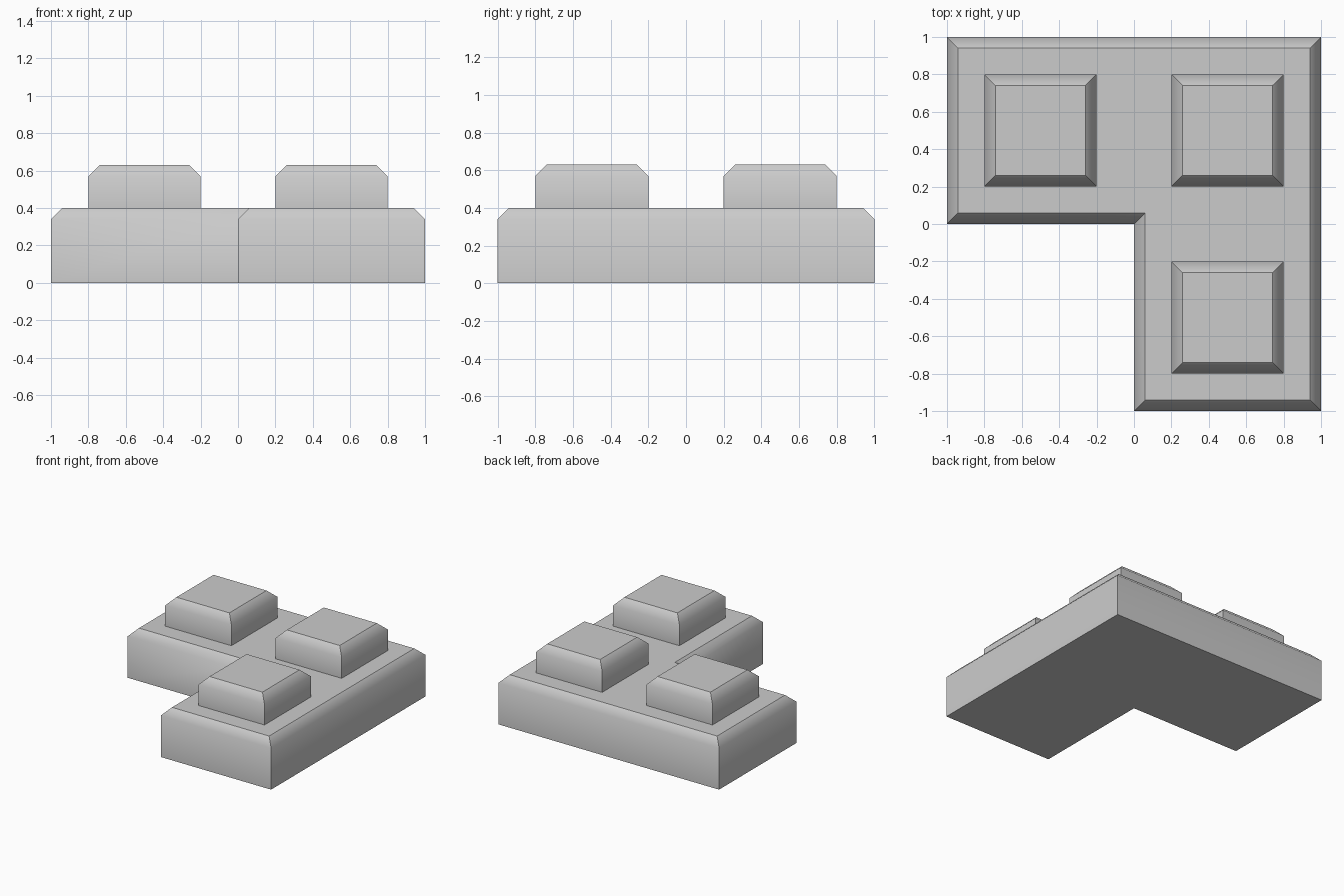
import bpy, bmesh

if "Cube" in bpy.data.objects:
    bpy.data.objects.remove(bpy.data.objects["Cube"])

CHAMFER = 0.06


def chamfered_block(name, outline, inset, z0, z1):
    """Extrude an outline upward and finish it with a chamfered top rim."""
    bm = bmesh.new()
    levels = [(outline, z0), (outline, z1 - CHAMFER), (inset, z1)]
    rings = [[bm.verts.new((x, y, z)) for x, y in pts] for pts, z in levels]
    n = len(outline)
    bm.faces.new(rings[0][::-1])
    bm.faces.new(rings[2])
    for low, high in zip(rings, rings[1:]):
        for i in range(n):
            j = (i + 1) % n
            bm.faces.new((low[i], low[j], high[j], high[i])).smooth = True
    # Only the lower chamfer edge is shaded smooth
    middle = set(rings[1])
    for e in bm.edges:
        e.smooth = all(v in middle for v in e.verts)
    mesh = bpy.data.meshes.new(name)
    bm.to_mesh(mesh)
    bm.free()
    obj = bpy.data.objects.new(name, mesh)
    bpy.context.collection.objects.link(obj)
    return obj


def square(cx, cy, half):
    return [(cx + sx * half, cy + sy * half)
            for sx, sy in ((-1, -1), (1, -1), (1, 1), (-1, 1))]


def corner_outline(d):
    """L-shaped outline, moved inward by d."""
    return [(d, -1 + d), (1 - d, -1 + d), (1 - d, 1 - d),
            (-1 + d, 1 - d), (-1 + d, d), (d, d)]


# L-shaped base plate
chamfered_block("corner_base", corner_outline(0), corner_outline(CHAMFER), 0, 0.4)

# Square studs, one per cell
for name, x, y in (("stud_back_left", -0.5, 0.5),
                   ("stud_back_right", 0.5, 0.5),
                   ("stud_front_right", 0.5, -0.5)):
    chamfered_block(name, square(x, y, 0.3), square(x, y, 0.3 - CHAMFER), 0.4, 0.63)
